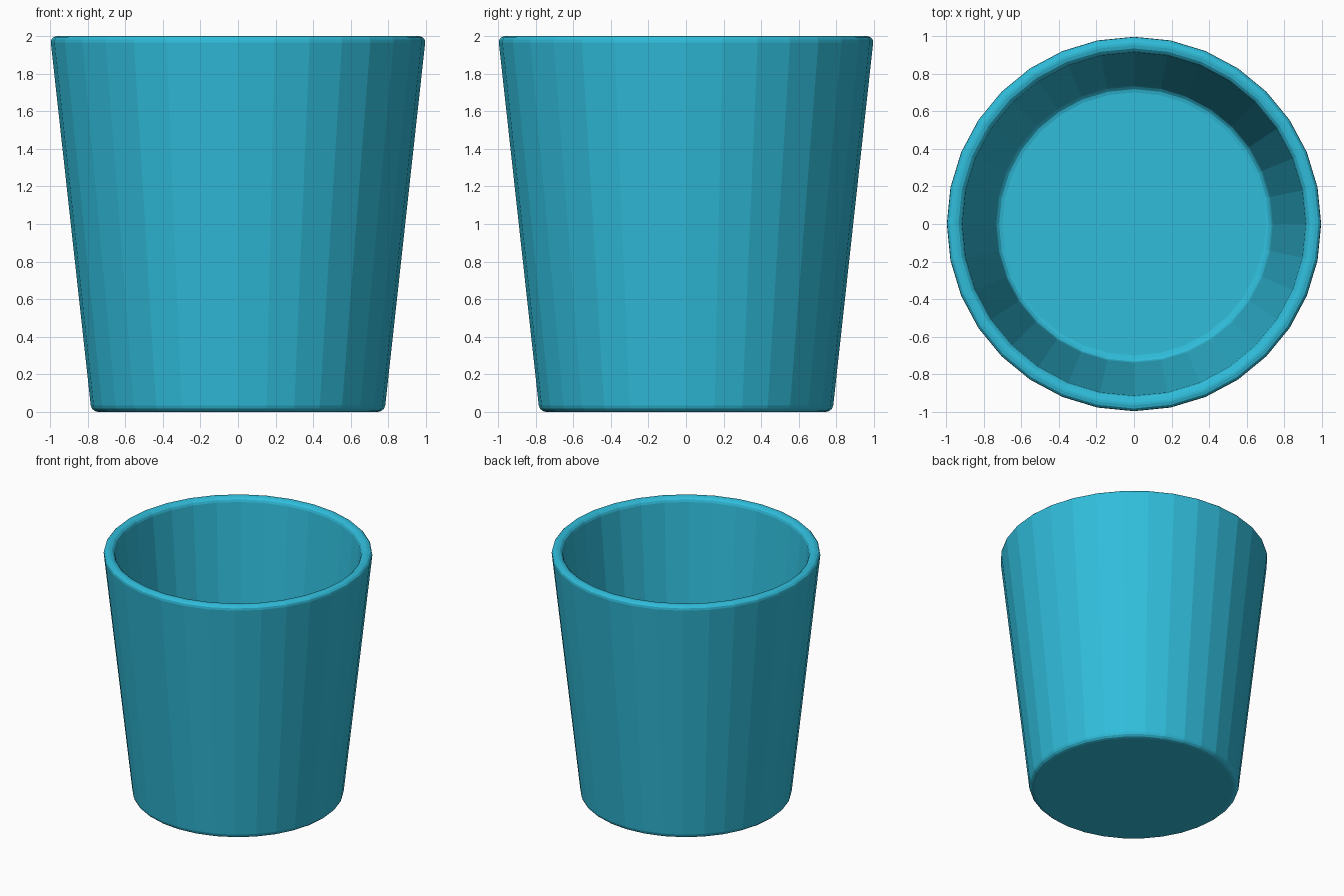
import bpy, bmesh
from mathutils import Vector

if "Cube" in bpy.data.objects:
    bpy.data.objects.remove(bpy.data.objects["Cube"])

SIDES = 32
RIM_R, BASE_R, HEIGHT = 1.0, 0.78, 2.0
INNER_RIM_R, INNER_FLOOR_R, FLOOR_Z = 0.917, 0.735, 0.22

# Tapered outer body
bm = bmesh.new()
bmesh.ops.create_cone(bm, cap_ends=True, segments=SIDES, radius1=BASE_R,
                      radius2=RIM_R, depth=HEIGHT)
bmesh.ops.translate(bm, verts=bm.verts, vec=(0, 0, HEIGHT / 2))

# Rim: inset the top face
bm.faces.ensure_lookup_table()
top = max(bm.faces, key=lambda f: f.calc_center_median().z)
bmesh.ops.inset_region(bm, faces=[top], thickness=0.05)
for v in top.verts:
    d = Vector((v.co.x, v.co.y, 0)).normalized()
    v.co = d * INNER_RIM_R + Vector((0, 0, HEIGHT))

# Hollow: push the inset face down to the floor and narrow it
floor = bmesh.ops.extrude_discrete_faces(bm, faces=[top])["faces"][0]
for v in floor.verts:
    d = Vector((v.co.x, v.co.y, 0)).normalized()
    v.co = d * INNER_FLOOR_R + Vector((0, 0, FLOOR_Z))
bmesh.ops.recalc_face_normals(bm, faces=bm.faces)

mesh = bpy.data.meshes.new("cup")
bm.to_mesh(mesh)
bm.free()
cup = bpy.data.objects.new("cup", mesh)
bpy.context.collection.objects.link(cup)

# Softened rim, base and floor edges
bevel = cup.modifiers.new("soft_edges", 'BEVEL')
bevel.width = 0.035
bevel.segments = 3
bevel.limit_method = 'ANGLE'
bevel.angle_limit = 0.6

# Teal plastic
mat = bpy.data.materials.new("teal")
mat.diffuse_color = (0.03, 0.51, 0.71, 1)
mat.use_nodes = True
mat.node_tree.nodes["Principled BSDF"].inputs["Base Color"].default_value = mat.diffuse_color
mesh.materials.append(mat)
